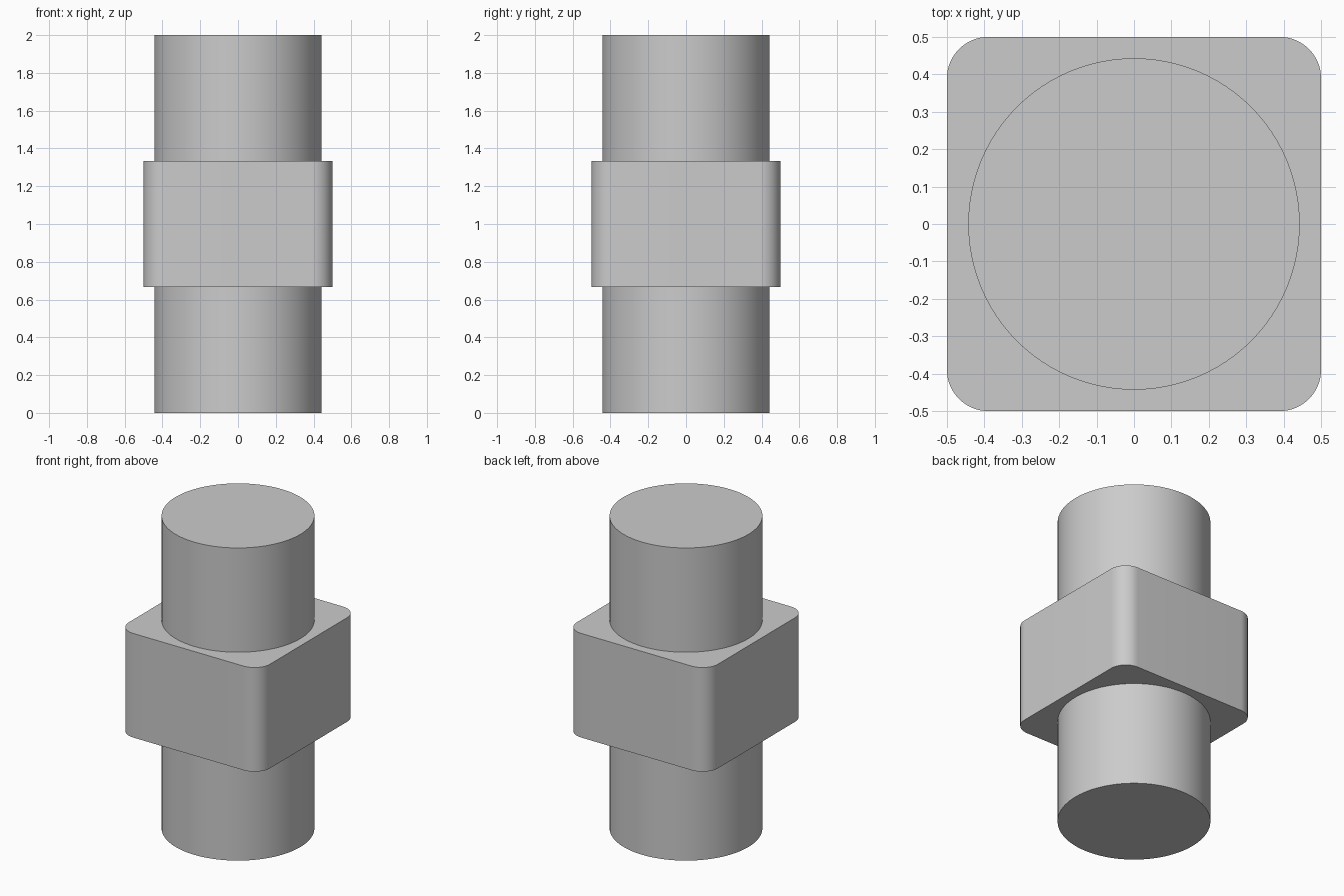
import bpy, bmesh, math
from mathutils import Vector

cube = bpy.data.objects.get("Cube")
if cube:
    bpy.data.objects.remove(cube, do_unlink=True)

RADIUS = 0.443        # shaft radius
HALF = 0.5            # half width of the collar
CORNER = 0.11         # collar corner radius
Z_LOW, Z_HIGH = 0.667, 1.333

grey = bpy.data.materials.new("plain_grey")
grey.use_nodes = True
colour = (0.6, 0.6, 0.6, 1.0)
grey.diffuse_color = colour
grey.node_tree.nodes["Principled BSDF"].inputs["Base Color"].default_value = colour


def extrude_profile(name, points, z0, z1):
    """Closed prism from a 2D outline, smooth around its rounded sides."""
    bm = bmesh.new()
    base = bm.faces.new([bm.verts.new((x, y, z0)) for x, y in points])
    top = bmesh.ops.extrude_face_region(bm, geom=[base], use_keep_orig=True)
    verts = [g for g in top["geom"] if isinstance(g, bmesh.types.BMVert)]
    bmesh.ops.translate(bm, verts=verts, vec=Vector((0, 0, z1 - z0)))
    bmesh.ops.recalc_face_normals(bm, faces=bm.faces[:])
    mesh = bpy.data.meshes.new(name)
    bm.to_mesh(mesh)
    bm.free()
    mesh.materials.append(grey)
    obj = bpy.data.objects.new(name, mesh)
    bpy.context.collection.objects.link(obj)
    bpy.ops.object.select_all(action='DESELECT')
    obj.select_set(True)
    bpy.context.view_layer.objects.active = obj
    bpy.ops.object.shade_smooth_by_angle(angle=math.radians(30))
    return obj


def arc(cx, cy, r, start, sweep, steps):
    return [(cx + r * math.cos(start + sweep * i / steps),
             cy + r * math.sin(start + sweep * i / steps)) for i in range(steps + 1)]


# Round shafts above and below the collar
circle = arc(0, 0, RADIUS, 0, math.tau, 96)[:-1]
extrude_profile("lower_shaft", circle, 0.0, Z_LOW)
extrude_profile("upper_shaft", circle, Z_HIGH, 2.0)

# Square collar with rounded vertical corners
outline = []
inner = HALF - CORNER
for k, (sx, sy) in enumerate([(1, 1), (-1, 1), (-1, -1), (1, -1)]):
    outline += arc(sx * inner, sy * inner, CORNER, k * math.pi / 2, math.pi / 2, 16)
extrude_profile("square_collar", outline, Z_LOW, Z_HIGH)
